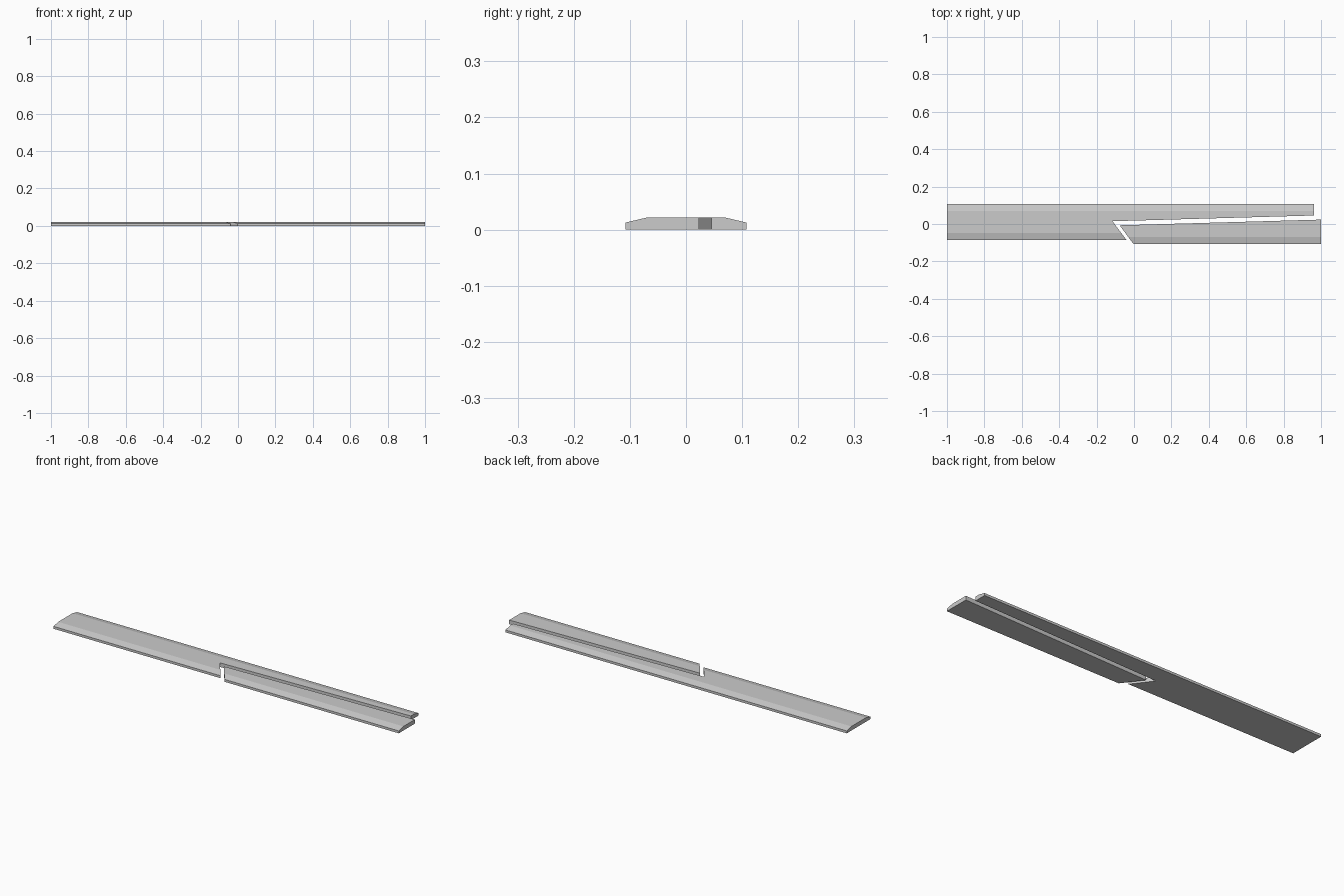
import bpy, bmesh

if "Cube" in bpy.data.objects:
    bpy.data.objects.remove(bpy.data.objects["Cube"])

SHIFT = (0.038, -0.022)                      # how far the split piece has slid
END, BACK, FRONT = 0.962, 0.108, -0.086      # bar extents before sliding
APEX, FRONT_CUT, END_CUT = (-0.115, 0.015), (-0.04, FRONT), (END, 0.0455)
BEVEL, LOW, TOP = 0.038, 0.0125, 0.0215


def extrude(name, points, vector):
    """Solid made by extruding a closed outline."""
    bm = bmesh.new()
    face = bm.faces.new([bm.verts.new(p) for p in points])
    out = bmesh.ops.extrude_face_region(bm, geom=[face])
    verts = [v for v in out["geom"] if isinstance(v, bmesh.types.BMVert)]
    bmesh.ops.translate(bm, verts=verts, vec=vector)
    bmesh.ops.recalc_face_normals(bm, faces=bm.faces)
    mesh = bpy.data.meshes.new(name)
    bm.to_mesh(mesh)
    bm.free()
    obj = bpy.data.objects.new(name, mesh)
    bpy.context.collection.objects.link(obj)
    return obj


def bar(name):
    """Flat bar with chamfered upper edges."""
    profile = [(FRONT, 0), (BACK, 0), (BACK, LOW), (BACK - BEVEL, TOP),
               (FRONT + BEVEL, TOP), (FRONT, LOW)]
    return extrude(name, [(-1, y, z) for y, z in profile], (END + 1, 0, 0))


def cut(obj, cutter, operation):
    mod = obj.modifiers.new("split", 'BOOLEAN')
    mod.operation, mod.object, mod.solver = operation, cutter, 'EXACT'
    bpy.context.view_layer.objects.active = obj
    bpy.ops.object.modifier_apply(modifier=mod.name)


def extend(a, b, t):
    return (a[0] + (b[0] - a[0]) * t, a[1] + (b[1] - a[1]) * t)


# Wedge marking the split, running past the bar's edges
far_end, far_front = extend(APEX, END_CUT, 1.3), extend(APEX, FRONT_CUT, 2)
wedge = [APEX, far_front, (far_end[0], far_front[1]), far_end]
cutter = extrude("split_cutter", [(x, y, -0.1) for x, y in wedge], (0, 0, 0.3))
cutter.hide_render = True

# Main bar with notch, and the slid-out split piece
main_bar = bar("main_bar")
cut(main_bar, cutter, 'DIFFERENCE')
split_piece = bar("split_piece")
cut(split_piece, cutter, 'INTERSECT')
split_piece.location = (*SHIFT, 0)

bpy.data.objects.remove(cutter)
